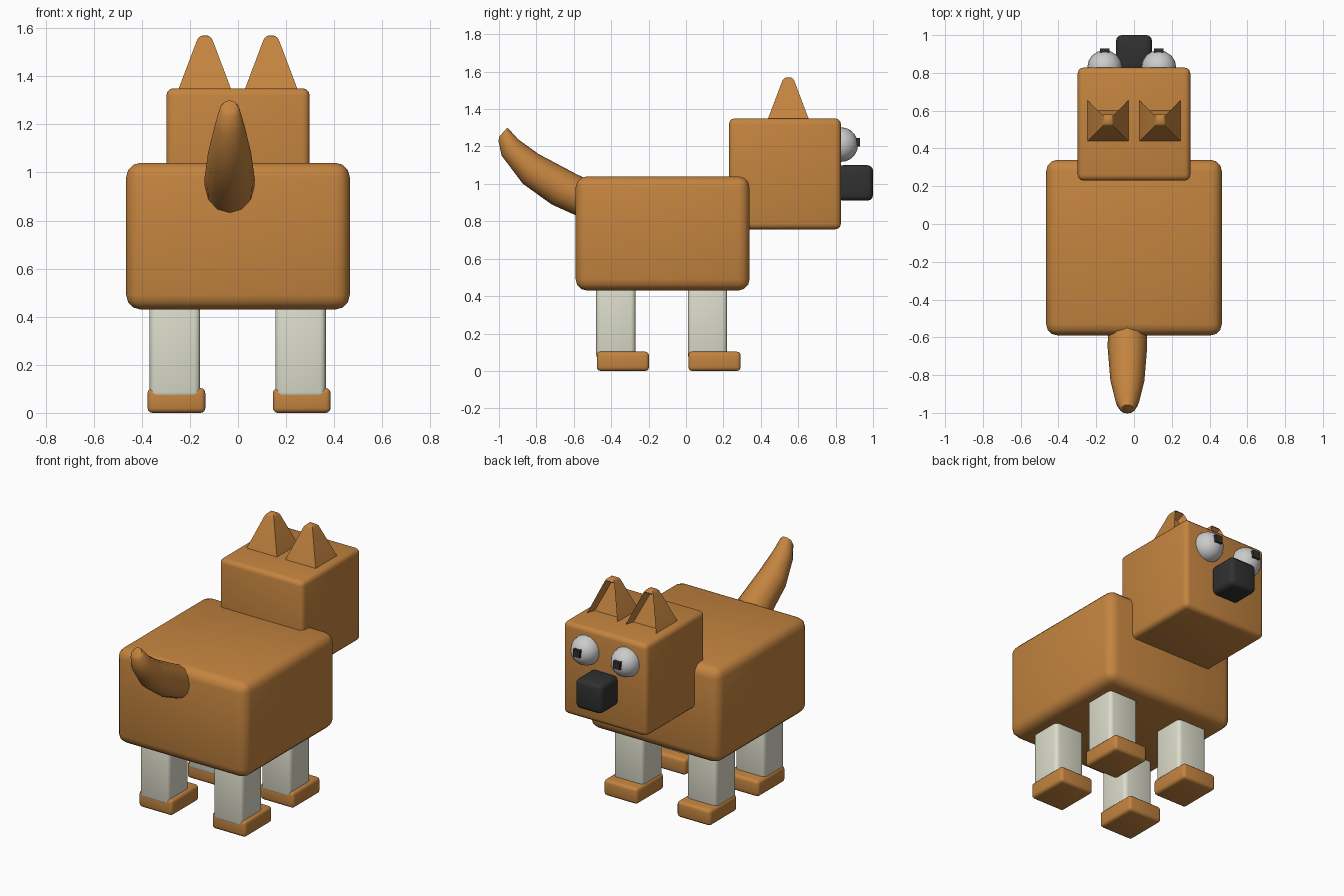
import bpy, bmesh, math
from mathutils import Matrix

if "Cube" in bpy.data.objects:
    bpy.data.objects.remove(bpy.data.objects["Cube"])


def material(name, rgb):
    m = bpy.data.materials.new(name)
    m.diffuse_color = (*rgb, 1)
    m.use_nodes = True
    m.node_tree.nodes["Principled BSDF"].inputs["Base Color"].default_value = m.diffuse_color
    return m


FUR = material("fur", (0.55, 0.23, 0.05))
CREAM = material("cream", (0.72, 0.72, 0.60))
DARK = material("dark", (0.03, 0.03, 0.03))


def finish(name, bm, mat, angle=40):
    me = bpy.data.meshes.new(name)
    bmesh.ops.recalc_face_normals(bm, faces=bm.faces)
    bm.to_mesh(me)
    bm.free()
    ob = bpy.data.objects.new(name, me)
    bpy.context.collection.objects.link(ob)
    if mat:
        me.materials.append(mat)
    bpy.ops.object.select_all(action='DESELECT')
    ob.select_set(True)
    bpy.context.view_layer.objects.active = ob
    bpy.ops.object.shade_smooth_by_angle(angle=math.radians(angle))
    return ob


def box(name, x, y, z, mat, bevel=0.0, segments=3):
    """Rounded box from (min, max) ranges."""
    bm = bmesh.new()
    size = [r[1] - r[0] for r in (x, y, z)]
    mid = [(r[1] + r[0]) / 2 for r in (x, y, z)]
    bmesh.ops.create_cube(bm, size=1, matrix=Matrix.Translation(mid) @ Matrix.Diagonal((*size, 1)))
    if bevel:
        bmesh.ops.bevel(bm, geom=bm.edges[:], offset=bevel, segments=segments,
                        profile=0.5, affect='EDGES')
    return finish(name, bm, mat)


def ear(name, x):
    """Four-sided pointed ear with a hollow on the face side."""
    bm = bmesh.new()
    h, z0, z1 = 0.11, 1.345, 1.57
    place = Matrix.Translation((x, 0.547, (z0 + z1) / 2)) @ Matrix.Rotation(math.pi / 4, 4, 'Z')
    bmesh.ops.create_cone(bm, cap_ends=True, segments=4, radius1=h * math.sqrt(2),
                          radius2=0.025 * math.sqrt(2), depth=z1 - z0, matrix=place)
    bm.normal_update()
    top = max(bm.faces, key=lambda f: f.normal.z)
    bmesh.ops.bevel(bm, geom=top.edges[:], offset=0.02, segments=3, profile=0.5, affect='EDGES')
    bm.normal_update()
    front = max((f for f in bm.faces if f.normal.y > 0.7), key=lambda f: f.calc_area())
    bmesh.ops.inset_individual(bm, faces=[front], thickness=0.022, depth=0)
    bmesh.ops.translate(bm, verts=front.verts[:], vec=(0, -0.05, -0.01))
    finish(name, bm, FUR)


# Body, head and nose
box("body", (-0.465, 0.465), (-0.59, 0.34), (0.43, 1.04), FUR, 0.06)
box("head", (-0.298, 0.298), (0.23, 0.828), (0.757, 1.35), FUR, 0.03)
box("nose", (-0.095, 0.095), (0.81, 1.0), (0.91, 1.10), DARK, 0.03)

# Ears and eyes
for side, ear_x, eye_x in (("left", -0.138, -0.155), ("right", 0.138, 0.131)):
    ear(side + "_ear", ear_x)
    bm = bmesh.new()
    bmesh.ops.create_uvsphere(bm, u_segments=16, v_segments=10, radius=0.093,
                              matrix=Matrix.Translation((eye_x, 0.827, 1.21)))
    finish(side + "_eye", bm, None)
    box(side + "_pupil", (eye_x - 0.024, eye_x + 0.024), (0.885, 0.93), (1.2, 1.246), DARK)

# Legs and paws
for side, lx, px in (("left", -0.262, -0.256), ("right", 0.26, 0.265)):
    for end, y in (("tail_end", -0.48), ("head_end", 0.01)):
        box(f"{side}_{end}_leg", (lx - 0.105, lx + 0.105), (y, y + 0.21), (0.06, 0.46), CREAM, 0.025)
        box(f"{side}_{end}_paw", (px - 0.12, px + 0.12), (y + 0.003, y + 0.282), (0, 0.103), FUR, 0.02)

# Tail: tapered rings (y, z, radius, tilt in degrees) swept along a rising path
rings = [(-0.52, 0.91, 0.10, 20), (-0.65, 0.97, 0.105, 40), (-0.83, 1.08, 0.09, 28),
         (-0.942, 1.195, 0.062, 45), (-0.975, 1.262, 0.042, 42), (-0.977, 1.277, 0.03, 42)]
bm = bmesh.new()
loops, n = [], 12
for y, z, r, tilt in rings:
    t = math.radians(tilt)
    loops.append([bm.verts.new((-0.035 + r * math.cos(a),
                                y + r * math.sin(a) * math.sin(t),
                                z + r * math.sin(a) * math.cos(t)))
                  for a in (2 * math.pi * i / n for i in range(n))])
for a, b in zip(loops, loops[1:]):
    for i in range(n):
        j = (i + 1) % n
        bm.faces.new((a[i], a[j], b[j], b[i]))
bm.faces.new(loops[0])
bm.faces.new(loops[-1])
finish("tail", bm, FUR)
